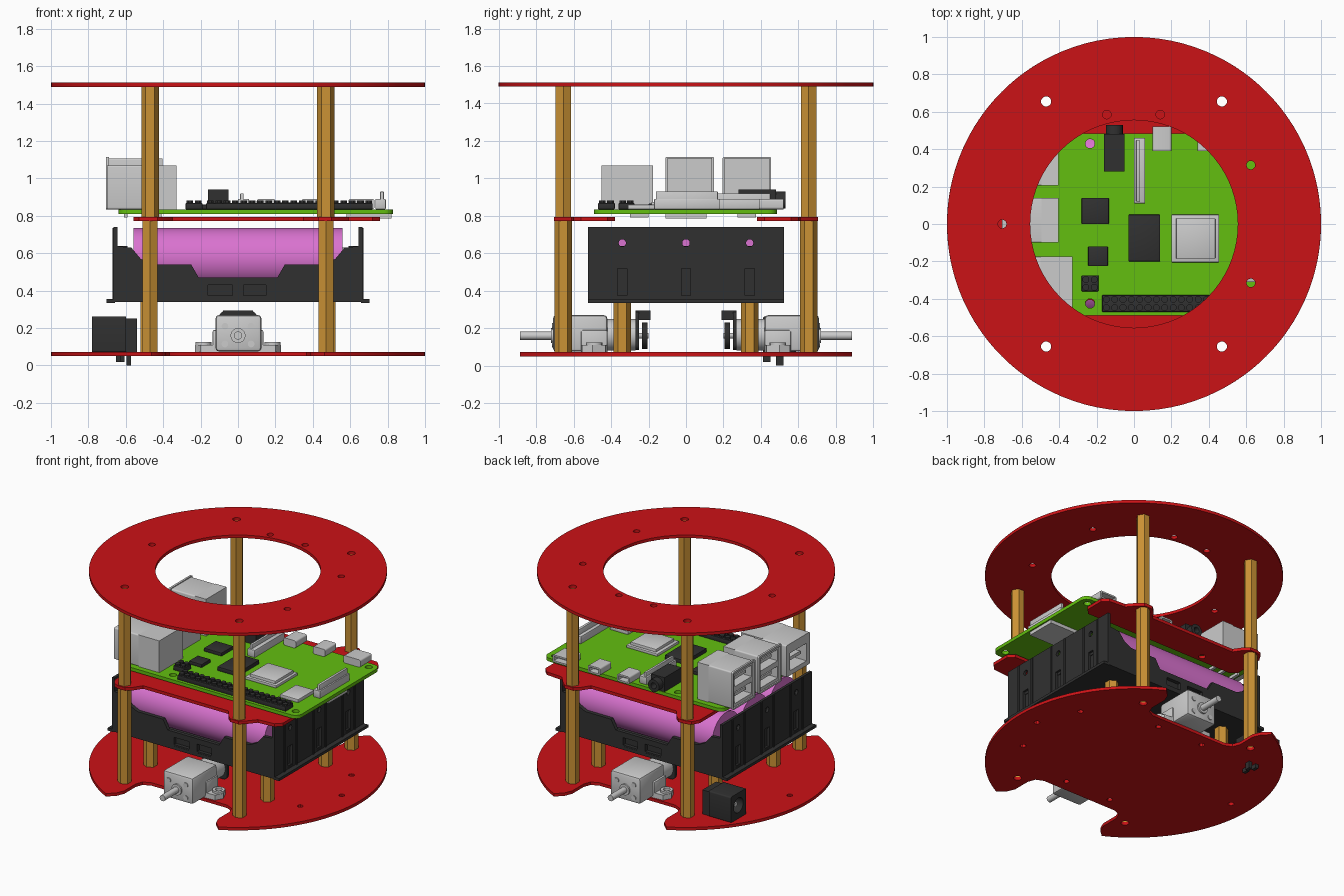
import bpy, bmesh
from math import sin, cos, pi, radians
from mathutils import Matrix

if "Cube" in bpy.data.objects:
    bpy.data.objects.remove(bpy.data.objects["Cube"])


def mat(name, *c):
    m = bpy.data.materials.new(name)
    m.diffuse_color = (*c, 1)
    m.use_nodes = True
    m.node_tree.nodes["Principled BSDF"].inputs["Base Color"].default_value = m.diffuse_color
    return m


RED = mat("red_plate", .60, .006, .008)
GREEN = mat("green_board", .125, .52, .005)
PINK = mat("pink_cell", .70, .17, .63)
BRASS = mat("brass", .60, .29, .035)
BLACK = mat("black_plastic", .03, .03, .03)
AXES = {'Z': Matrix.Identity(4),
        'X': Matrix(((0, 0, 1, 0), (1, 0, 0, 0), (0, 1, 0, 0), (0, 0, 0, 1))),
        'Y': Matrix(((1, 0, 0, 0), (0, 0, 1, 0), (0, 1, 0, 0), (0, 0, 0, 1)))}


def finish(name, me, m):
    ob = bpy.data.objects.new(name, me)
    bpy.context.collection.objects.link(ob)
    if m:
        me.materials.append(m)
    return ob


def circ(x, y, r, n=20, a0=0):
    return [(x + r * cos(a0 + 2 * pi * i / n), y + r * sin(a0 + 2 * pi * i / n)) for i in range(n)]


def rect(x0, x1, y0, y1, r=0):
    if not r:
        return [(x0, y0), (x1, y0), (x1, y1), (x0, y1)]
    out = []
    for cx, cy, q in ((x1 - r, y1 - r, 0), (x0 + r, y1 - r, 1), (x0 + r, y0 + r, 2), (x1 - r, y0 + r, 3)):
        out += [(cx + r * cos((q + k / 4) * pi / 2), cy + r * sin((q + k / 4) * pi / 2)) for k in range(5)]
    return out


def extrude(name, loops, lo, hi, m=None, axis='Z'):
    """Filled outline (first loop) with holes (other loops), extruded from lo to hi along an axis."""
    lo, hi = min(lo, hi), max(lo, hi)
    cu = bpy.data.curves.new(name, 'CURVE')
    cu.dimensions, cu.fill_mode, cu.extrude = '2D', 'BOTH', (hi - lo) / 2
    for pts in loops:
        s = cu.splines.new('POLY')
        s.points.add(len(pts) - 1)
        for p, (x, y) in zip(s.points, pts):
            p.co = (x, y, 0, 1)
        s.use_cyclic_u = True
    tmp = bpy.data.objects.new(name + "_tmp", cu)
    bpy.context.collection.objects.link(tmp)
    dg = bpy.context.evaluated_depsgraph_get()
    me = bpy.data.meshes.new_from_object(tmp.evaluated_get(dg))
    bpy.data.objects.remove(tmp)
    me.materials.clear()
    bm = bmesh.new()
    bm.from_mesh(me)
    bmesh.ops.remove_doubles(bm, verts=bm.verts, dist=1e-5)
    bm.transform(AXES[axis] @ Matrix.Translation((0, 0, (lo + hi) / 2)))
    bmesh.ops.recalc_face_normals(bm, faces=bm.faces)
    bm.to_mesh(me)
    bm.free()
    return finish(name, me, m)


def box(name, x0, x1, y0, y1, z0, z1, m=None, bevel=0):
    y0, y1 = min(y0, y1), max(y0, y1)
    bm = bmesh.new()
    bmesh.ops.create_cube(bm, size=1)
    for v in bm.verts:
        v.co = [(a + b) / 2 + c * (b - a) for a, b, c in zip((x0, y0, z0), (x1, y1, z1), v.co)]
    if bevel:
        bmesh.ops.bevel(bm, geom=bm.edges[:], offset=bevel, segments=2, affect='EDGES', profile=.5)
    me = bpy.data.meshes.new(name)
    bm.to_mesh(me)
    bm.free()
    return finish(name, me, m)


def mirrored(pts):
    return pts + [(-x, y) for x, y in reversed(pts)]


corners = [(sx * .47, sy * .655) for sx in (1, -1) for sy in (1, -1)]
post_holes = [circ(x, y, .027) for x, y in corners]

# Top ring
small = [(.625, .315), (.625, -.315), (-.705, 0), (-.145, .585), (.14, .585)]
extrude("top_ring", [circ(0, 0, 1, 96), circ(0, 0, .555, 72)] + post_holes +
        [circ(x, y, .023) for x, y in small], 1.49, 1.512, RED)

# Base plate with a wheel notch on each side
notch = mirrored([(.41, .84), (.385, .78), (.385, .65), (.365, .595), (.31, .57)])
arc = [(cos(radians(a * 62.5 / 24)), sin(radians(a * 62.5 / 24))) for a in range(-24, 25)]
outline = arc + notch + [(-x, -y) for x, y in arc] + [(-x, -y) for x, y in notch]
spots = [(.19, .48), (-.19, .48), (.19, -.48), (-.19, -.48), (.72, .3), (.72, -.3), (.85, 0), (-.85, 0)]
extrude("base_plate", [outline] + post_holes + [circ(x, y, .02, 12) for x, y in spots], .05, .072, RED)

# Middle plate: two mirrored strips with lobes round the posts
strip = [(-.52, .38), (-.56, .42), (-.56, .64), (-.53, .69), (-.49, .706), (-.43, .706), (-.39, .67), (-.35, .61),
         (.35, .61), (.39, .67), (.43, .706), (.5, .706), (.54, .67), (.59, .61), (.72, .6), (.76, .56),
         (.76, .42), (.72, .38)]
for s, side in ((1, "back"), (-1, "front")):
    extrude("middle_plate_" + side, [[(x, s * y) for x, y in strip], circ(-.235, s * .43, .025)] +
            [circ(x * .47, s * .655, .027) for x in (1, -1)], .772, .795, RED)

# Hollow hexagonal posts
for x, y in corners:
    extrude("lower_post", [circ(x, y, .047, 6, pi / 6), circ(x, y, .027)], .072, .772, BRASS)
    extrude("upper_post", [circ(x, y, .047, 6), circ(x, y, .027)], .795, 1.49, BRASS)
    sx, sy = (1 if x > 0 else -1), (1 if y > 0 else -1)
    extrude("short_post", [circ(sx * .48, sy * .34, .047, 6, pi / 6), circ(sx * .48, sy * .34, .025)],
            .072, .34, BRASS)

# Battery holder: floor, end walls with ribs, dipped side walls
box("holder_floor", -.66, .66, -.52, .52, .34, .375, BLACK)
wall = [(-.66, .34), (.66, .34)] + mirrored([(.66, .64), (.57, .63), (.52, .57), (.46, .54), (.25, .54), (.21, .47)])
slots = [rect(-.16, -.03, .365, .43), rect(.03, .15, .365, .43)]
for s in (1, -1):
    extrude("holder_side", [wall] + slots, s * .495, s * .522, BLACK, 'Y')
    extrude("holder_side_liner", [rect(-.2, .2, .36, .45)], s * .475, s * .495, BLACK, 'Y')
    extrude("holder_end", [rect(-.522, .522, .34, .74)] + [circ(y, .655, .02, 12) for y in (-.34, 0, .34)] +
            [rect(y - .025, y + .025, .365, .52) for y in (-.34, 0, .34)], s * .645, s * .665, BLACK, 'X')
    box("holder_foot", s * .68 - .022, s * .68 + .022, -.522, .522, .335, .355, BLACK)
    for y in (-.34, 0, .34):
        extrude("holder_slot_back", [rect(y - .04, y + .04, .36, .53)], s * .63, s * .645, BLACK, 'X')
        for d in (-.07, .07):
            extrude("holder_rib", [rect(y + d - .008, y + d + .008, .345, .735)], s * .66, s * .672, BLACK, 'X')
        extrude("spring_contact", [rect(y - .06, y + .06, .5, .64)], s * .59, s * .65, BLACK, 'X')
for y in (-.17, .17):
    box("holder_divider", -.6, .6, y - .006, y + .006, .37, .47, BLACK)

# Three battery cells
for y in (-.33, 0, .33):
    extrude("battery_cell", [circ(y, .572, .163, 40)], -.56, .56, PINK, 'X')
    extrude("cell_terminal", [circ(y, .572, .06)], .56, .585, None, 'X')

# Circuit board
extrude("circuit_board", [rect(-.64, .83, -.49, .485, .05)] +
        [circ(x, y, .025) for x in (-.235, .77) for y in (-.425, .43)], .81, .835, GREEN)
Z = .835


def port(name, x0, x1, y0, y1, top, openings):
    """Metal socket block open toward -x."""
    extrude(name, [rect(y0, y1, Z, top, .01)] + [rect(*o) for o in openings], x0, x0 + .2, None, 'X')
    box(name + "_rear", x0 + .2, x1, y0, y1, Z, top)
    for a, b, c, d in openings:
        box(name + "_tongue", x0 + .03, x0 + .2, a + .03, b - .03, (c + d) / 2 - .012, (c + d) / 2 + .012)


for y in (.02, .325):
    port("double_socket", -.695, -.405, y - .12, y + .12, 1.108,
         [(y - .1, y + .1, .87, .955), (y - .1, y + .1, .995, 1.08)])
    extrude("socket_rim", [rect(y - .13, y + .13, Z, 1.115, .01), rect(y - .118, y + .118, Z + .012, 1.1)],
            -.705, -.69, None, 'X')
port("network_socket", -.70, -.33, -.45, -.175, 1.07, [(-.41, -.215, .87, 1.0)])
extrude("audio_jack", [circ(-.105, .885, .045), circ(-.105, .885, .022)], .47, .53, BLACK, 'Y')
box("audio_body", -.16, -.05, .28, .48, Z, .94, BLACK)
for name, x0, x1, y0, y1, z1, m in (
        ("power_chip", -.28, -.135, 0, .14, .86, BLACK), ("usb_chip", -.245, -.14, -.225, -.12, .86, BLACK),
        ("memory_chip", -.03, .14, -.2, .05, .865, BLACK), ("processor_base", .2, .455, -.205, .05, .855, None),
        ("processor_lid", .225, .435, -.185, .03, .875, None), ("radio_can", .56, .71, -.31, -.12, .86, None),
        ("pin_header", -.17, .72, -.47, -.38, .868, BLACK), ("small_header", -.28, -.19, -.36, -.275, .868, BLACK),
        ("camera_connector", .0, .06, .11, .46, .89, None), ("camera_latch", .012, .03, .12, .45, .92, None),
        ("display_connector", .735, .79, -.17, .18, .89, None), ("display_latch", .76, .78, -.16, .17, .93, None)):
    box(name, x0, x1, y0, y1, Z, z1, m, .004)
for i in range(20):
    for y in (-.447, -.403):
        extrude("header_pin", [circ(-.148 + i * .0446, y, .019, 8, pi / 8)], .868, .882, BLACK)
for x in (-.257, -.213):
    for y in (-.338, -.297):
        extrude("small_header_pin", [circ(x, y, .019, 8, pi / 8)], .868, .882, BLACK)
for x, w in ((.15, .05), (.39, .05), (.66, .07)):
    extrude("edge_socket", [rect(x - w, x + w, Z, .89, .012), rect(x - w + .012, x + w - .012, Z + .012, .878)],
            .39, .52, None, 'Y')
    box("edge_socket_core", x - w + .01, x + w - .01, .39, .47, Z + .01, .88)
box("card_slot", .58, .82, -.11, .11, .785, .81)
for y in (-.25, .02, .325):
    for x in (-.6, -.5, -.42):
        box("solder_joint", x - .01, x + .01, y - .05, y + .05, .79, .81)

# Two mirrored gear motors
for s in (1, -1):
    box("gearbox", -.12, .125, s * .42, s * .71, .075, .27, None, .018)
    ear = [(-.23, .50), (-.2, .43), (-.12, .42), (.12, .42), (.2, .43), (.23, .50), (.2, .555), (.12, .56),
           (-.12, .56), (-.2, .555)]
    extrude("mount_foot", [[(x, s * y) for x, y in ear]] + [circ(x, s * .49, .022, 12) for x in (-.185, .185)],
            .072, .11)
    for x in (-.185, .185):
        extrude("mount_boss", [circ(x, s * .49, .043), circ(x, s * .49, .024)], .11, .125)
    for x in (-.115, .115):
        box("mount_cheek", x - .02, x + .02, s * .42, s * .56, .075, .19, None, .008)
    extrude("shaft_collar", [circ(0, .16, .04)], s * .70, s * .722, None, 'Y')
    extrude("drive_shaft", [circ(0, .16, .022)], s * .7, s * .885, None, 'Y')
    for x, z in ((-.07, .115), (-.07, .21), (.07, .115), (.07, .21)):
        extrude("gearbox_screw", [circ(x, z, .018, 12)], s * .705, s * .716, None, 'Y')
    extrude("motor_can", [circ(0, .165, .085, 28)], s * .27, s * .43, None, 'Y')
    extrude("encoder_axle", [circ(0, .16, .015, 12)], s * .2, s * .28, None, 'Y')
    extrude("encoder_disc", [circ(0, .16, .07, 28)], s * .205, s * .235, BLACK, 'Y')
    extrude("encoder_board", [rect(-.1, .1, .085, .29, .03)], s * .25, s * .27, BLACK, 'Y')
    box("encoder_plug", -.08, .08, s * .19, s * .27, .245, .295, BLACK)

# Power jack with pins below the base
extrude("power_jack", [rect(.41, .59, .072, .262, .01), circ(.5, .17, .055)], -.78, -.6, BLACK, 'X')
box("jack_rear", -.6, -.54, .42, .58, .072, .25, BLACK)
extrude("jack_core_pin", [circ(.5, .17, .018, 12)], -.76, -.6, None, 'X')
for x, y in ((-.585, .5), (-.64, .5), (-.62, .43)):
    box("jack_pin", x - .012, x + .012, y - .02, y + .02, 0 if x == -.585 else .02, .075, BLACK)

# Smooth round surfaces, keep edges sharp
bpy.ops.object.select_all(action='SELECT')
bpy.context.view_layer.objects.active = bpy.context.selected_objects[0]
bpy.ops.object.shade_smooth_by_angle(angle=radians(30))
